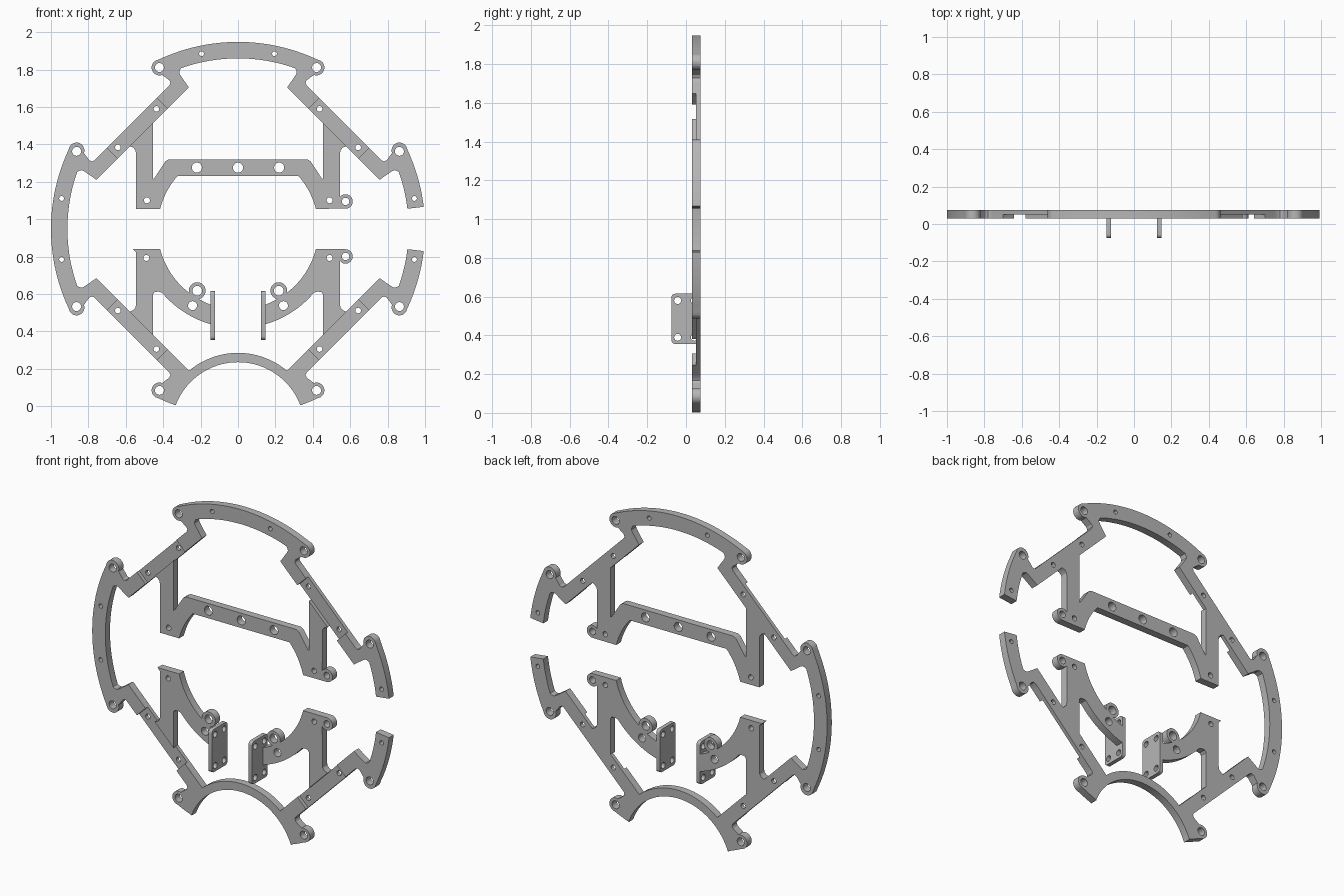
import bpy
import bmesh
from math import sin, cos, radians, atan2, hypot
from mathutils import Matrix, Vector

if "Cube" in bpy.data.objects:
    bpy.data.objects.remove(bpy.data.objects["Cube"])

CENTRE_Z = 0.948
FRONT, BACK, MID = 0.03, 0.075, 0.052

grey = bpy.data.materials.new("plain grey")
grey.use_nodes = True
grey.diffuse_color = (0.47, 0.47, 0.47, 1)
grey.node_tree.nodes["Principled BSDF"].inputs["Base Color"].default_value = grey.diffuse_color


def arc(cx, cy, r, start, end, n=12):
    steps = [radians(start + (end - start) * i / n) for i in range(n + 1)]
    return [(cx + r * cos(a), cy + r * sin(a)) for a in steps]


def flip(points, sx=1, sy=1):
    return [(x * sx, y * sy) for x, y in points]


def swap(points):
    return [(y, x) for x, y in reversed(points)]


def clean(points):
    out = []
    for p in points:
        if not out or hypot(p[0] - out[-1][0], p[1] - out[-1][1]) > 0.0008:
            out.append(p)
    if hypot(out[0][0] - out[-1][0], out[0][1] - out[-1][1]) < 0.0008:
        out.pop()
    return out


def plate(name, outline, holes, near, far, matrix=None):
    """Fill an outline with round holes (x, z, radius) and extrude it in depth."""
    bm = bmesh.new()
    loops = [clean(outline)]
    loops += [arc(x, z, r, 0, 360, 20)[:-1] for x, z, r in holes]
    edges = []
    for loop in loops:
        vs = [bm.verts.new((x, near, z)) for x, z in loop]
        edges += [bm.edges.new((vs[i - 1], vs[i])) for i in range(len(vs))]
    bmesh.ops.triangle_fill(bm, use_beauty=True, edges=edges, normal=(0, -1, 0))
    made = bmesh.ops.extrude_face_region(bm, geom=bm.faces[:])["geom"]
    moved = [g for g in made if isinstance(g, bmesh.types.BMVert)]
    bmesh.ops.translate(bm, verts=moved, vec=(0, far - near, 0))
    bmesh.ops.recalc_face_normals(bm, faces=bm.faces[:])
    bm.transform(matrix or Matrix.Translation((0, 0, CENTRE_Z)))
    bmesh.ops.recalc_face_normals(bm, faces=bm.faces[:])
    mesh = bpy.data.meshes.new(name)
    bm.to_mesh(mesh)
    bm.free()
    mesh.materials.append(grey)
    ob = bpy.data.objects.new(name, mesh)
    bpy.context.collection.objects.link(ob)
    return ob


def smooth(ob):
    bpy.ops.object.select_all(action='DESELECT')
    ob.select_set(True)
    bpy.context.view_layer.objects.active = ob
    bpy.ops.object.shade_smooth_by_angle(angle=radians(30))


# Ring edges for one eighth turn, from the diagonal brace to the axis
EAR = (0.42, 0.863)


def outer_eighth(end):
    notch = [(0.385, 0.75), (0.366, 0.769), (0.361, 0.781), (0.367, 0.795)]
    ear = arc(EAR[0], EAR[1], 0.042, -110, 64, 14)
    return notch + ear + arc(0, 0, 1, 65, end, 14)


def inner_eighth(end):
    tip = [(0.263, 0.757), (0.308, 0.822), (0.314, 0.835), (0.311, 0.848)]
    return tip + arc(0, 0, 0.912, 70.5, end, 12)


def brace_tip(end):
    return [(0.263, 0.757)]


def quarter(side, top, side_end, top_end):
    return swap(side(side_end)) + top(top_end)


def ring(edge, foot_edge, foot_end):
    """Upper right hook, round the left, to the left foot; then right foot to hook."""
    first = quarter(edge, edge, 83.2, 90)
    first += flip(quarter(edge, edge, 90, 90)[::-1], -1)
    first += flip(quarter(edge, foot_edge, 90, foot_end), -1, -1)
    last = flip(quarter(edge, foot_edge, 83.2, foot_end)[::-1], 1, -1)
    return first, last


# Main frame: ring, braces and bottom arch in one plate
out_a, out_b = ring(outer_eighth, outer_eighth, 70.5)
in_a, in_b = ring(inner_eighth, brace_tip, 0)
arch_z = -1.0685
under_arch = arc(0, arch_z, 0.356, 160, 20, 40)
over_arch = arc(0, arch_z, 0.406, 130, 50, 30)
frame_outline = out_a + under_arch + out_b + (in_a + over_arch + in_b)[::-1]

frame_holes = []
for sx in (-1, 1):
    for sz in (-1, 1):
        spots = [(0.42, 0.863, 0.024), (0.863, 0.415, 0.024), (0.943, 0.163, 0.013),
                 (0.436, 0.642, 0.015), (0.642, 0.436, 0.015)]
        if sz > 0:
            spots.append((0.195, 0.937, 0.013))
        frame_holes += [(x * sx, z * sz, r) for x, z, r in spots]
main_frame = plate("main_frame", frame_outline, frame_holes, FRONT, BACK)

# Half-depth pockets across the front of the braces
cutters = []
for sx in (-1, 1):
    for sz in (-1, 1):
        pocket = [((s + d) / 2 * sx, (s - d) / 2 * sz)
                  for s, d in ((1.0, -0.265), (1.25, -0.265), (1.25, 0.265), (1.0, 0.265))]
        cutter = plate("pocket_cutter", pocket, [], FRONT - 0.05, MID)
        mod = main_frame.modifiers.new("pocket", 'BOOLEAN')
        mod.operation, mod.solver, mod.object = 'DIFFERENCE', 'EXACT', cutter
        cutters.append(cutter)
bpy.context.view_layer.update()
graph = bpy.context.evaluated_depsgraph_get()
cut_mesh = bpy.data.meshes.new_from_object(main_frame.evaluated_get(graph))
main_frame.modifiers.clear()
main_frame.data = cut_mesh
for cutter in cutters:
    bpy.data.objects.remove(cutter)
smooth(main_frame)

# Upper bridge with two arms, the right-hand one carrying a small ear
LUG = (0.575, 0.147)
lug_arc = arc(LUG[0], LUG[1], 0.0385, 142, -90, 14)


def bridge_half(lug):
    top = [(0, 0.372), (0.37, 0.372), (0.388, 0.362), (0.447, 0.272), (0.455, 0.267)]
    arm = [(0.455, 0.568), (0.58, 0.443), (0.56, 0.435), (0.548, 0.42), (0.545, 0.4)]
    end = lug_arc if lug else [(0.545, 0.108)]
    return top + arm + end + arc(0, 0, 0.43, 14.5, 41, 10)


bridge = bridge_half(True) + flip(bridge_half(False), -1)[::-1]
bridge_holes = [(x, 0.328, 0.027) for x in (-0.22, 0, 0.22)]
bridge_holes += [(x, 0.153, 0.016) for x in (-0.487, 0.49)] + [(*LUG, 0.02)]
smooth(plate("upper_bridge", bridge, bridge_holes, FRONT, BACK))

# Lower curved brackets with a round ear, each ending at an upright mounting tab
for side, label in ((1, "left"), (-1, "right")):
    ear_x, ear_z = 0.218, -0.33
    turn = atan2(ear_z, ear_x) * 57.2958
    arm = [(0.455, -0.568), (0.58, -0.443), (0.56, -0.435), (0.548, -0.42), (0.545, -0.4)]
    if side > 0:
        arm += flip(lug_arc, 1, -1)
    else:
        arm += [(0.545, -0.125), (0.562, -0.108)]
    arm += arc(0, 0, 0.43, -14.5, turn + 4, 14)
    arm += arc(ear_x, ear_z, 0.045, turn + 40, turn + 320, 20)
    arm += arc(0, 0, 0.43, turn - 4, -70, 6)
    arm += arc(0, 0, 0.53, -74, -40, 14)
    arm += [(0.425, -0.335), (0.445, -0.337), (0.455, -0.35)]
    holes = [(ear_x, ear_z, 0.026), (0.243, -0.41, 0.024), (0.49, -0.155, 0.016)]
    if side > 0:
        holes.append((LUG[0], -LUG[1], 0.02))
    smooth(plate(label + "_lower_bracket", flip(arm, side),
                 [(x * side, z, r) for x, z, r in holes], FRONT, BACK))

    # Mounting tab, drawn flat and turned to face sideways
    w, h, r = 0.075, 0.13, 0.02
    tab = (arc(w - r, h - r, r, 0, 90, 5) + arc(r - w, h - r, r, 90, 180, 5)
           + arc(r - w, r - h, r, 180, 270, 5) + arc(w - r, r - h, r, 270, 360, 5))
    tab_holes = [(x, z, 0.018) for x in (-0.043, 0.043) for z in (-0.095, 0.095)]
    place = Matrix.Translation((side * 0.135, 0, 0.485)) @ Matrix.Rotation(radians(90), 4, 'Z')
    smooth(plate(label + "_mounting_tab", tab, tab_holes, -0.012, 0.012, place))
